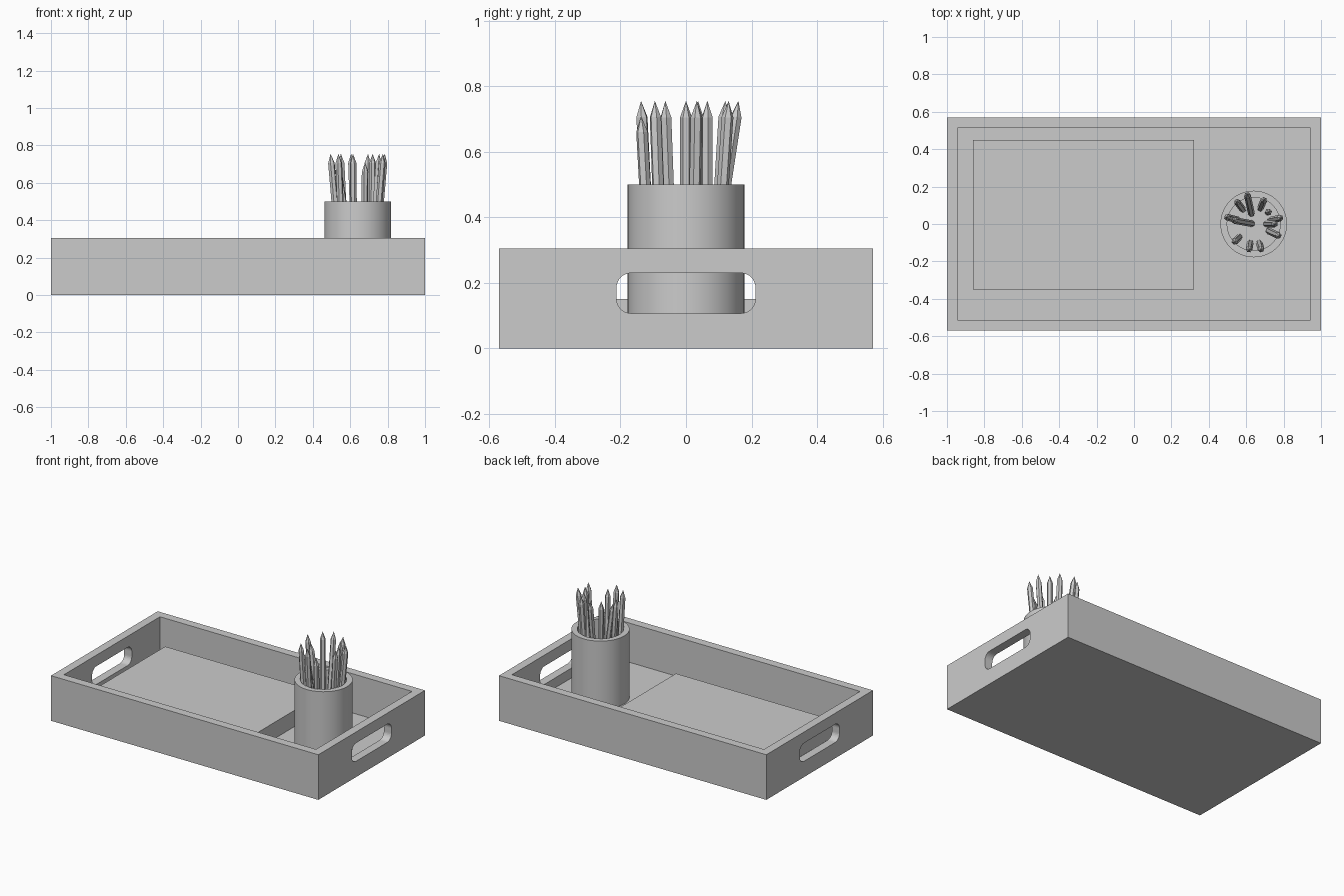
import bpy, bmesh, math
from mathutils import Vector

if "Cube" in bpy.data.objects:
    bpy.data.objects.remove(bpy.data.objects["Cube"])


def new_object(name, bm):
    bmesh.ops.recalc_face_normals(bm, faces=bm.faces)
    mesh = bpy.data.meshes.new(name)
    bm.to_mesh(mesh)
    bm.free()
    obj = bpy.data.objects.new(name, mesh)
    bpy.context.collection.objects.link(obj)
    return obj


def box(name, lo, hi):
    bm = bmesh.new()
    bmesh.ops.create_cube(bm, size=1)
    for v in bm.verts:
        v.co = [l + (c + 0.5) * (h - l) for c, l, h in zip(v.co, lo, hi)]
    return new_object(name, bm)


def cut(obj, cutter):
    cutter.hide_render = True
    mod = obj.modifiers.new("cut", 'BOOLEAN')
    mod.object = cutter
    mod.solver = 'EXACT'
    bpy.context.view_layer.objects.active = obj
    bpy.ops.object.modifier_apply(modifier=mod.name)
    bpy.data.objects.remove(cutter)


def slot_cutter(x0, x1, half_y, z0, z1, r):
    # rounded rectangle in the yz plane, extruded along x
    bm = bmesh.new()
    corners = [(half_y - r, z1 - r, 0), (-half_y + r, z1 - r, 90),
               (-half_y + r, z0 + r, 180), (half_y - r, z0 + r, 270)]
    ring = []
    for y, z, start in corners:
        for i in range(9):
            a = math.radians(start + i * 90 / 8)
            ring.append(bm.verts.new((x0, y + r * math.cos(a), z + r * math.sin(a))))
    face = bm.faces.new(ring)
    ext = bmesh.ops.extrude_face_region(bm, geom=[face])
    moved = [e for e in ext["geom"] if isinstance(e, bmesh.types.BMVert)]
    bmesh.ops.translate(bm, verts=moved, vec=(x1 - x0, 0, 0))
    return new_object("handle_cutter", bm)


FLOOR = 0.04

# Tray with a handle slot in each end wall
tray = box("tray", (-1, -0.57, 0), (1, 0.57, 0.305))
cut(tray, box("tray_cutter", (-0.943, -0.513, FLOOR), (0.943, 0.513, 0.5)))
for s in (-1, 1):
    cut(tray, slot_cutter(s * 0.9, s * 1.1, 0.212, 0.107, 0.23, 0.045))

# Paper stack
box("paper_stack", (-0.86, -0.35, FLOOR), (0.32, 0.45, 0.15))

# Pencil cup, a revolved profile
CUP = Vector((0.64, 0, 0))
bm = bmesh.new()
profile = [(0, FLOOR), (0.178, FLOOR), (0.178, 0.5), (0.142, 0.5), (0.142, 0.07), (0, 0.07)]
pts = [bm.verts.new((r, 0, z)) for r, z in profile]
edges = [bm.edges.new(p) for p in zip(pts, pts[1:])]
bmesh.ops.spin(bm, geom=pts + edges, axis=(0, 0, 1), cent=(0, 0, 0),
               angle=math.tau, steps=64)
bmesh.ops.remove_doubles(bm, verts=bm.verts, dist=1e-5)
cup = new_object("pencil_cup", bm)
cup.location = CUP
cup.select_set(True)
bpy.context.view_layer.objects.active = cup
bpy.ops.object.shade_smooth_by_angle(angle=math.radians(30))


# Hexagonal pencils: shaft with a sharpened point, leaning from foot to tip
def pencil(name, foot, tip, r=0.018, point=0.05):
    axis = tip - foot
    length = axis.length
    bm = bmesh.new()
    rings = []
    for z in (0, length - point):
        rings.append([bm.verts.new((r * math.cos(i * math.tau / 6),
                                    r * math.sin(i * math.tau / 6), z)) for i in range(6)])
    apex = bm.verts.new((0, 0, length))
    bm.faces.new(rings[0])
    for i in range(6):
        j = (i + 1) % 6
        bm.faces.new((rings[0][i], rings[0][j], rings[1][j], rings[1][i]))
        bm.faces.new((rings[1][i], rings[1][j], apex))
    obj = new_object(name, bm)
    obj.location = foot
    obj.rotation_mode = 'QUATERNION'
    obj.rotation_quaternion = axis.to_track_quat('Z', 'Y')


# tip x, tip y, tip z, foot distance as a fraction of the tip distance
pencils = [
    (0.55, 0.12, 0.755, 0.65), (0.605, 0.16, 0.755, 0.35),
    (0.695, 0.13, 0.755, 0.65), (0.72, 0.065, 0.755, 0.95),
    (0.495, 0.037, 0.755, 0.6), (0.53, 0.02, 0.71, 0.1),
    (0.537, -0.095, 0.755, 0.75), (0.615, -0.137, 0.755, 0.75),
    (0.68, -0.137, 0.71, 0.75), (0.775, -0.063, 0.755, 0.6),
    (0.755, 0.0, 0.755, 0.6), (0.785, 0.033, 0.755, 0.6),
]
for i, (x, y, z, k) in enumerate(pencils):
    tip = Vector((x, y, z))
    foot = CUP + Vector((x - CUP.x, y, 0)) * k
    foot.z = 0.08
    pencil(f"pencil_{i + 1}", foot, tip)
